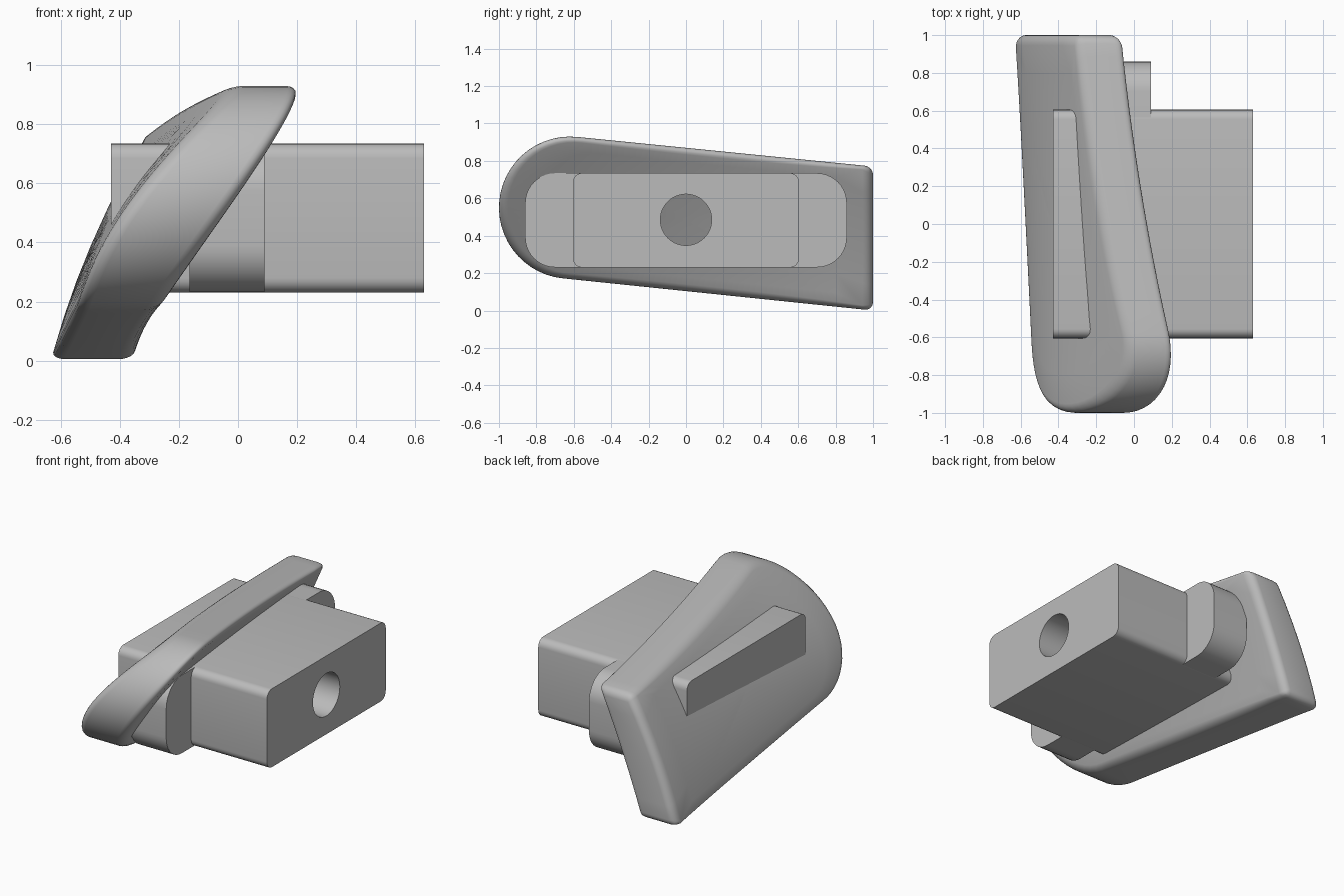
import bpy, bmesh, math

cube = bpy.data.objects.get("Cube")
if cube:
    bpy.data.objects.remove(cube, do_unlink=True)

grey = bpy.data.materials.new("plain_grey")
grey.use_nodes = True
grey.diffuse_color = (0.5, 0.5, 0.5, 1)
grey.node_tree.nodes["Principled BSDF"].inputs["Base Color"].default_value = (0.5, 0.5, 0.5, 1)


def make(name, bm):
    bmesh.ops.recalc_face_normals(bm, faces=bm.faces)
    mesh = bpy.data.meshes.new(name)
    bm.to_mesh(mesh)
    bm.free()
    mesh.materials.append(grey)
    ob = bpy.data.objects.new(name, mesh)
    bpy.context.collection.objects.link(ob)
    return ob


def apply_and_smooth(ob, angle):
    bpy.ops.object.select_all(action="DESELECT")
    ob.select_set(True)
    bpy.context.view_layer.objects.active = ob
    for mod in list(ob.modifiers):
        bpy.ops.object.modifier_apply(modifier=mod.name)
    bpy.ops.object.shade_smooth_by_angle(angle=math.radians(angle))


def arc(cy, cz, r, start, end, n):
    pts = []
    for i in range(n + 1):
        a = math.radians(start + (end - start) * i / n)
        pts.append((cy + r * math.cos(a), cz + r * math.sin(a)))
    return pts


def line(a, b, n):
    return [(a[0] + (b[0] - a[0]) * i / n, a[1] + (b[1] - a[1]) * i / n) for i in range(1, n)]


def rounded_bar(name, x0, x1, half_y, z0, z1, r, n):
    """Bar along x with a rounded rectangular section."""
    pts = []
    for cy, cz, a in ((half_y - r, z1 - r, 0), (r - half_y, z1 - r, 90),
                      (r - half_y, z0 + r, 180), (half_y - r, z0 + r, 270)):
        pts += arc(cy, cz, r, a, a + 90, n)
    bm = bmesh.new()
    face = bm.faces.new([bm.verts.new((x0, y, z)) for y, z in pts])
    out = bmesh.ops.extrude_face_region(bm, geom=[face])
    verts = [v for v in out["geom"] if isinstance(v, bmesh.types.BMVert)]
    bmesh.ops.translate(bm, vec=(x1 - x0, 0, 0), verts=verts)
    return make(name, bm)


# Twisted, curved faces of the paddle: x as a function of y and z
def blend(y, back, front):
    t = (1 - y) / 1.65
    w = t * (0.7 + 0.3 * t)
    return back + (front - back) * w


def outer_x(y, z):
    return blend(y, -0.635 + 0.27 * z + 0.2 * z * z, -0.577 + 0.06 * z + 0.57 * z * z)


def inner_x(y, z):
    return blend(y, -0.36 + 0.32 * z + 0.09 * z * z, -0.37 + 0.57 * z + 0.06 * z * z)


# Paddle: teardrop outline filled with rings that follow the curved faces
nose = arc(-0.62, 0.55, 0.38, 84.5, 264.5, 26)
back_low, back_high = (1.0, 0.0), (1.0, 0.77)
outline = (nose + line(nose[-1], back_low, 14) + [back_low] + line(back_low, back_high, 6)
           + [back_high] + line(back_high, nose[0], 14))
centre = (0.0, 0.48)
bm = bmesh.new()
rims = []
for surface in (outer_x, inner_x):
    rings = []
    for s in (1, 0.8, 0.62, 0.44, 0.26, 0.1):
        ring = []
        for y, z in outline:
            py, pz = centre[0] + (y - centre[0]) * s, centre[1] + (z - centre[1]) * s
            ring.append(bm.verts.new((surface(py, pz), py, pz)))
        rings.append(ring)
    n = len(outline)
    for a, b in zip(rings, rings[1:]):
        for i in range(n):
            j = (i + 1) % n
            bm.faces.new((a[i], a[j], b[j], b[i]))
    hub = bm.verts.new((surface(*centre), *centre))
    for i in range(n):
        bm.faces.new((rings[-1][i], rings[-1][(i + 1) % n], hub))
    rims.append(rings[0])
for i in range(n):
    j = (i + 1) % n
    bm.faces.new((rims[0][i], rims[0][j], rims[1][j], rims[1][i]))
paddle = make("paddle", bm)
bevel = paddle.modifiers.new("soft_rim", "BEVEL")
bevel.width = 0.045
bevel.segments = 5
bevel.limit_method = "ANGLE"
bevel.angle_limit = math.radians(30)
apply_and_smooth(paddle, 40)

# Block passing through the paddle, with a round bore in its end
block = rounded_bar("block", -0.43, 0.63, 0.605, 0.23, 0.735, 0.05, 6)
bm = bmesh.new()
bmesh.ops.create_cone(bm, cap_ends=True, segments=48, radius1=0.137, radius2=0.137, depth=1.0)
cutter = make("bore_cutter", bm)
cutter.rotation_euler = (0, math.pi / 2, 0)
cutter.location = (0.25, 0, 0.485)
cutter.hide_render = True
cut = block.modifiers.new("bore", "BOOLEAN")
cut.operation = "DIFFERENCE"
cut.solver = "EXACT"
cut.object = cutter
apply_and_smooth(block, 30)
bpy.data.objects.remove(cutter, do_unlink=True)

# Collar with rounded ends, bored by the same diameter
collar = rounded_bar("collar", -0.165, 0.09, 0.86, 0.231, 0.734, 0.16, 10)
bm = bmesh.new()
bmesh.ops.create_cone(bm, cap_ends=True, segments=48, radius1=0.137, radius2=0.137, depth=1.0)
cutter = make("collar_cutter", bm)
cutter.rotation_euler = (0, math.pi / 2, 0)
cutter.location = (0, 0, 0.485)
cut = collar.modifiers.new("bore", "BOOLEAN")
cut.operation = "DIFFERENCE"
cut.solver = "EXACT"
cut.object = cutter
apply_and_smooth(collar, 30)
bpy.data.objects.remove(cutter, do_unlink=True)
